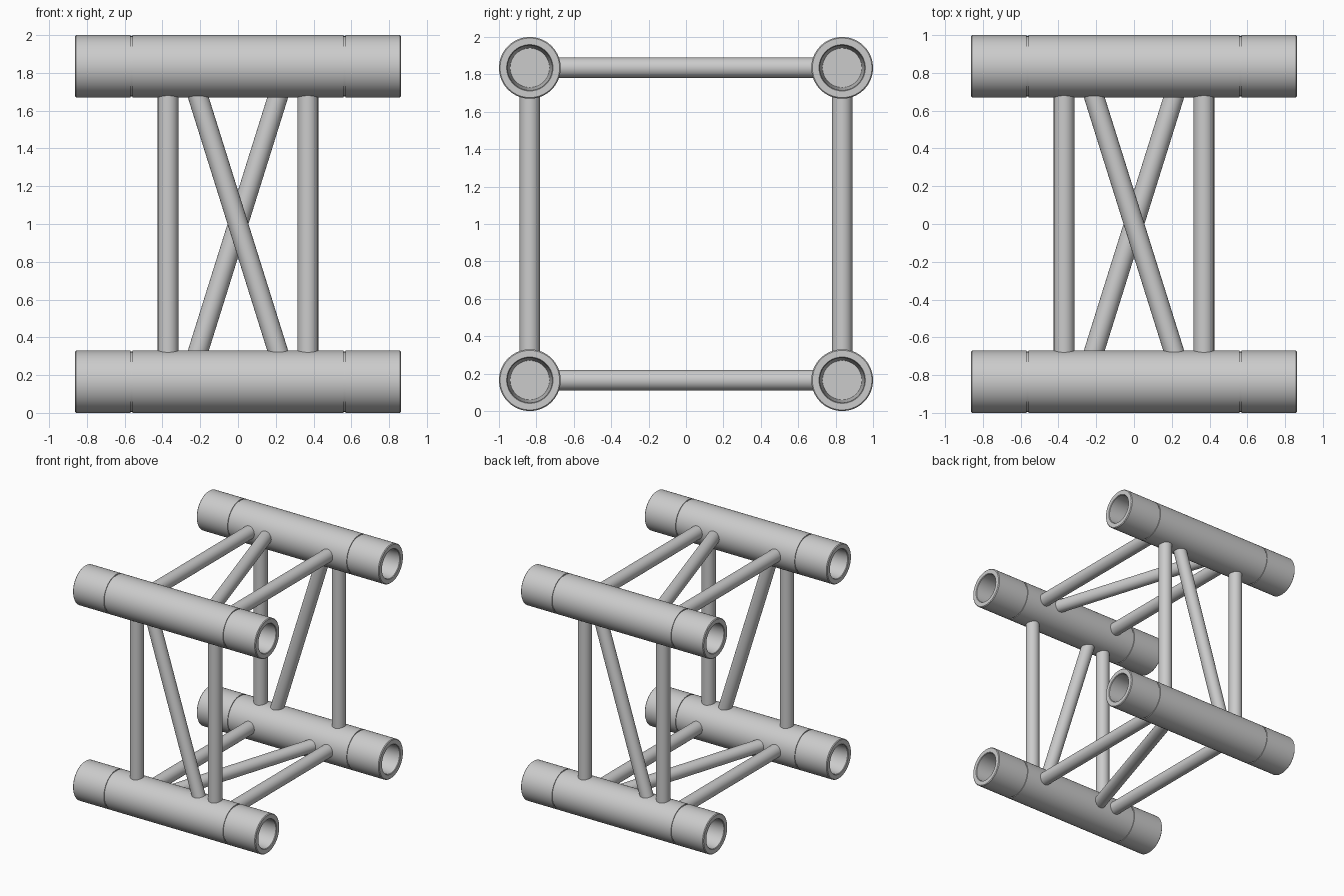
import bpy, bmesh, math
from mathutils import Matrix, Vector

if "Cube" in bpy.data.objects:
    bpy.data.objects.remove(bpy.data.objects["Cube"])

C = 0.835          # chord centre offset from the truss axis
R = 0.165          # chord radius
MID = Matrix.Translation((0, 0, 1.0))


def lathe_x(name, profile, segments, matrix):
    """Revolve (x, radius) points round the x axis and place the result."""
    bm = bmesh.new()
    rings = []
    for x, r in profile:
        if r == 0:
            rings.append([bm.verts.new((x, 0, 0))])
        else:
            rings.append([bm.verts.new((x, r * math.cos(a), r * math.sin(a)))
                          for a in (2 * math.pi * i / segments for i in range(segments))])
    for a, b in zip(rings, rings[1:]):
        for i in range(segments):
            j = (i + 1) % segments
            if len(a) == 1:
                bm.faces.new((a[0], b[j], b[i]))
            elif len(b) == 1:
                bm.faces.new((a[i], a[j], b[0]))
            else:
                bm.faces.new((a[i], a[j], b[j], b[i]))
    bmesh.ops.recalc_face_normals(bm, faces=bm.faces)
    mesh = bpy.data.meshes.new(name)
    bm.to_mesh(mesh)
    bm.free()
    mesh.transform(matrix)
    obj = bpy.data.objects.new(name, mesh)
    bpy.context.collection.objects.link(obj)
    return obj


def rod(name, p, q, r, matrix):
    """Round brace between two points."""
    p, q = Vector(p), Vector(q)
    d = q - p
    place = Matrix.Translation((p + q) / 2) @ d.to_track_quat('X', 'Z').to_matrix().to_4x4()
    h = d.length / 2
    return lathe_x(name, [(-h, 0), (-h, r), (h, r), (h, 0)], 40, matrix @ place)


# Half chord: plain tube, joint groove, end coupler, tapered blind socket
half = [(0.558, R), (0.558, R - 0.006), (0.568, R - 0.006), (0.568, R),
        (0.857, R), (0.863, R - 0.006), (0.863, 0.124), (0.858, 0.120),
        (0.57, 0.105), (0.57, 0)]
chord_profile = [(-x, r) for x, r in reversed(half)] + half

# Each side is the front one turned a quarter about the truss axis
parts = []
for k, side in enumerate(("front", "top", "back", "bottom")):
    turn = MID @ Matrix.Rotation(-k * math.pi / 2, 4, 'X')
    parts.append(lathe_x(side + "_chord", chord_profile, 72,
                         turn @ Matrix.Translation((0, -C, C))))
    e = 0.72
    for s, label in ((-1, "left"), (1, "right")):
        parts.append(rod(f"{side}_{label}_strut", (s * 0.37, -C, -e),
                         (s * 0.37, -C, e), 0.055, turn))
    dx = 0.21 * e / 0.67
    parts.append(rod(side + "_diagonal_brace", (-dx, -C, e), (dx, -C, -e), 0.053, turn))

# Smooth tubes with crisp rims
for obj in parts:
    obj.select_set(True)
bpy.context.view_layer.objects.active = parts[0]
bpy.ops.object.shade_smooth_by_angle(angle=math.radians(30))
